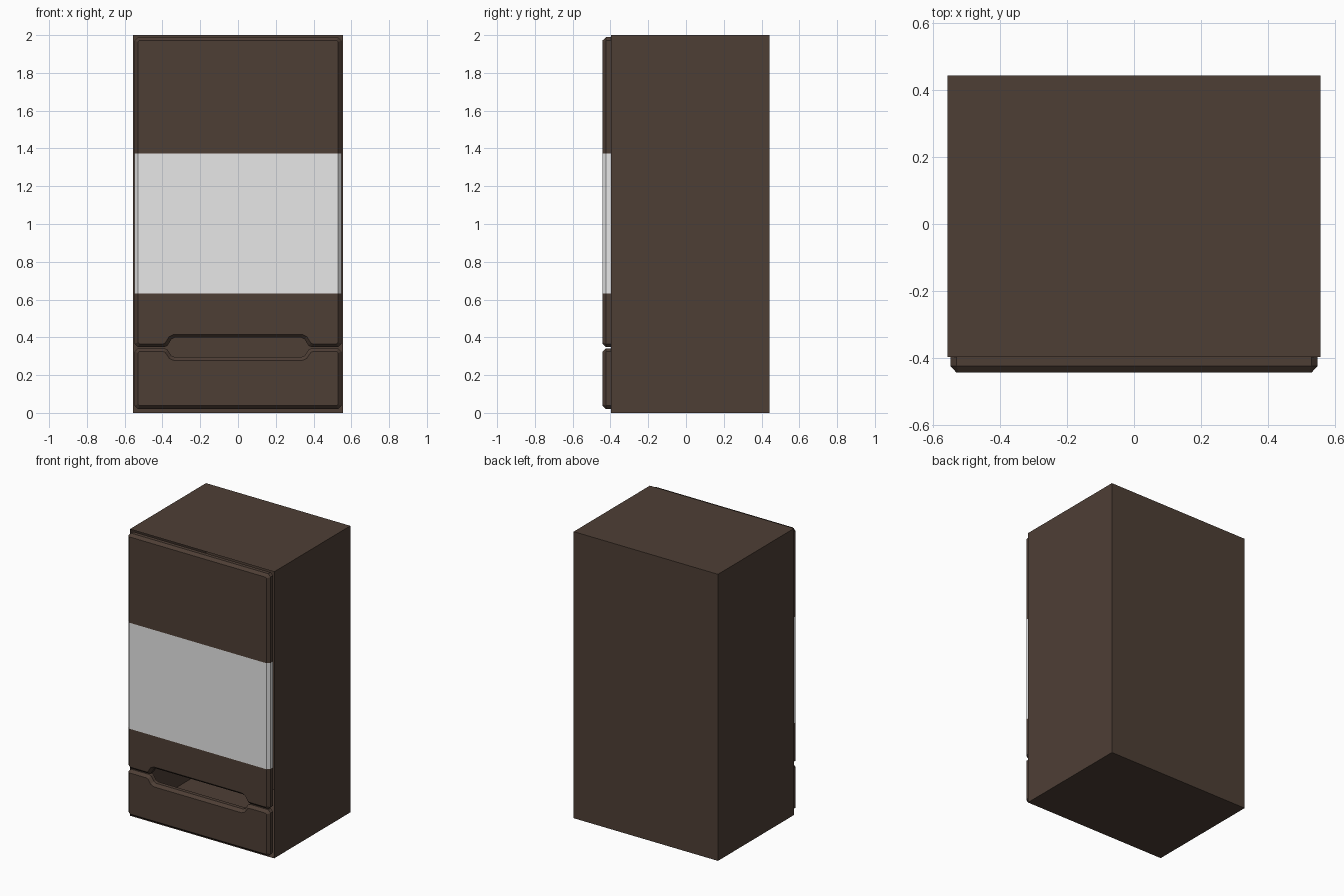
import bpy, bmesh

if "Cube" in bpy.data.objects:
    bpy.data.objects.remove(bpy.data.objects["Cube"])

W, FRONT, BACK, H = 0.557, -0.397, 0.443, 2.0      # cabinet half width, depth limits, height
BAND_LOW, BAND_HIGH = 0.632, 1.372                 # pale band on the door


def material(name, rgb):
    m = bpy.data.materials.new(name)
    m.diffuse_color = (*rgb, 1.0)
    m.use_nodes = True
    m.node_tree.nodes["Principled BSDF"].inputs["Base Color"].default_value = m.diffuse_color
    return m


brown = material("dark_brown", (0.076, 0.049, 0.036))
pale = material("pale_grey", (0.8, 0.8, 0.8))


def finish(name, bm, mats):
    mesh = bpy.data.meshes.new(name)
    bm.to_mesh(mesh)
    bm.free()
    for m in mats:
        mesh.materials.append(m)
    ob = bpy.data.objects.new(name, mesh)
    bpy.context.collection.objects.link(ob)
    return ob


def panel(name, half, mats, cuts=()):
    """Front panel: mirrored outline, straight sides, then a chamfered front edge."""
    outline = half + [(-x, z) for x, z in reversed(half)]
    bm = bmesh.new()
    back = bm.faces.new([bm.verts.new((x, FRONT, z)) for x, z in outline])
    ext = bmesh.ops.extrude_face_region(bm, geom=[back], use_keep_orig=True)["geom"]
    front = next(g for g in ext if isinstance(g, bmesh.types.BMFace))
    bmesh.ops.translate(bm, vec=(0, -0.026, 0), verts=front.verts[:])
    bmesh.ops.recalc_face_normals(bm, faces=bm.faces[:])
    # chamfer: shrink the front face and push it out
    bmesh.ops.inset_region(bm, faces=[front], thickness=0.018, use_even_offset=True)
    bmesh.ops.translate(bm, vec=(0, -0.02, 0), verts=front.verts[:])
    for z in cuts:
        bmesh.ops.bisect_plane(bm, geom=bm.verts[:] + bm.edges[:] + bm.faces[:],
                               plane_co=(0, 0, z), plane_no=(0, 0, 1))
    bmesh.ops.recalc_face_normals(bm, faces=bm.faces[:])
    # pale band chosen by height
    if cuts:
        for f in bm.faces:
            if cuts[0] < f.calc_center_median().z < cuts[1]:
                f.material_index = 1
    return finish(name, bm, mats)


# Cabinet: hollow box, open behind the panels
bm = bmesh.new()
bmesh.ops.create_cube(bm, size=1)
for v in bm.verts:
    v.co = (v.co.x * 2 * W, FRONT if v.co.y < 0 else BACK, (v.co.z + 0.5) * H)
bmesh.ops.delete(bm, geom=[f for f in bm.faces if f.normal.y < -0.5], context="FACES_ONLY")
finish("cabinet", bm, [brown])

# Door with the upper half of the hand opening in its lower edge
panel("door", [(0.335, 0.398), (0.352, 0.390), (0.374, 0.355), (0.391, 0.348),
               (0.530, 0.348), (0.548, 0.366), (0.548, 1.971), (0.530, 1.989)],
      [brown, pale], (BAND_LOW, BAND_HIGH))

# Drawer with the lower half of the hand opening in its upper edge
panel("drawer", [(0.335, 0.295), (0.352, 0.303), (0.374, 0.335), (0.391, 0.342),
                 (0.530, 0.342), (0.548, 0.324), (0.548, 0.038), (0.530, 0.020)],
      [brown])
